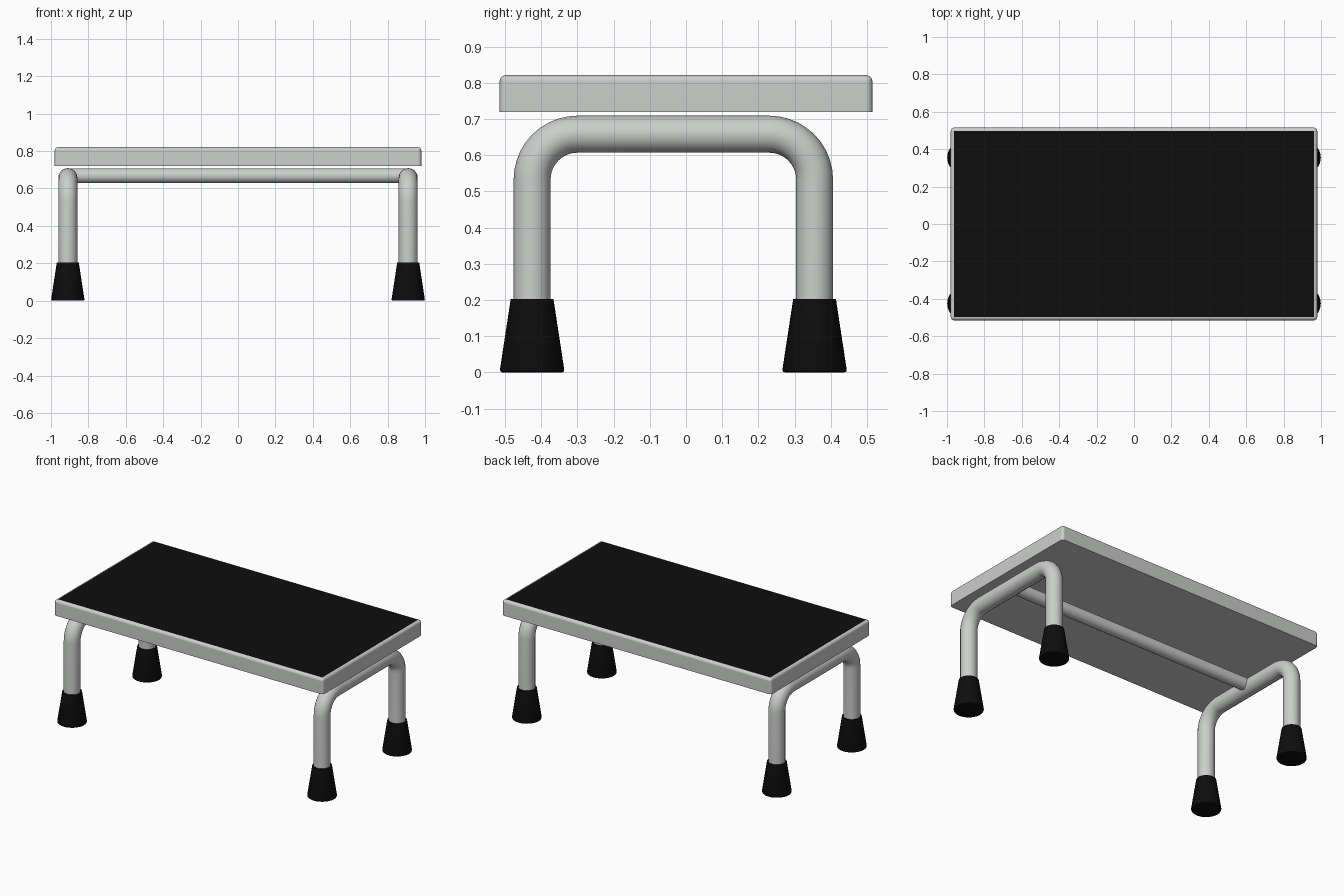
import bpy, bmesh, math
from mathutils import Matrix, Vector

if "Cube" in bpy.data.objects:
    bpy.data.objects.remove(bpy.data.objects["Cube"], do_unlink=True)


def make_material(name, rgb):
    mat = bpy.data.materials.new(name)
    mat.use_nodes = True
    mat.diffuse_color = (*rgb, 1)
    bsdf = next(n for n in mat.node_tree.nodes if n.type == 'BSDF_PRINCIPLED')
    bsdf.inputs["Base Color"].default_value = (*rgb, 1)
    return mat


GREY = make_material("light grey metal", (0.60, 0.62, 0.60))
BLACK = make_material("black rubber", (0.004, 0.004, 0.004))

LEG_X = 0.91
LEG_FRONT, LEG_BACK = -0.425, 0.355
MID_Y = (LEG_FRONT + LEG_BACK) / 2
RAIL_Z = 0.658
TUBE_R = 0.051


def finish(obj, angle=35):
    bpy.ops.object.select_all(action='DESELECT')
    obj.select_set(True)
    bpy.context.view_layer.objects.active = obj
    bpy.ops.object.shade_smooth_by_angle(angle=math.radians(angle))


def mesh_object(name, bm, *mats):
    mesh = bpy.data.meshes.new(name)
    bm.to_mesh(mesh)
    bm.free()
    for mat in mats:
        mesh.materials.append(mat)
    obj = bpy.data.objects.new(name, mesh)
    bpy.context.collection.objects.link(obj)
    return obj


def tube(name, points, radius):
    """Round tube swept along a list of points."""
    curve = bpy.data.curves.new(name, 'CURVE')
    curve.dimensions = '3D'
    curve.bevel_depth = radius
    curve.bevel_resolution = 6
    curve.use_fill_caps = True
    spline = curve.splines.new('POLY')
    spline.points.add(len(points) - 1)
    for p, co in zip(spline.points, points):
        p.co = (*co, 1)
    curve.materials.append(GREY)
    obj = bpy.data.objects.new(name, curve)
    bpy.context.collection.objects.link(obj)
    bpy.ops.object.select_all(action='DESELECT')
    obj.select_set(True)
    bpy.context.view_layer.objects.active = obj
    bpy.ops.object.convert(target='MESH')
    finish(bpy.context.object)


def frame_path(x, bend=0.125, steps=10):
    """Leg up, rounded corner, top rail, rounded corner, leg down."""
    path = [Vector((x, LEG_FRONT, 0.1))]
    for centre_y, start in ((LEG_FRONT + bend, math.pi), (LEG_BACK - bend, math.pi / 2)):
        for i in range(steps + 1):
            a = start - i / steps * math.pi / 2
            path.append(Vector((x, centre_y + bend * math.cos(a),
                                RAIL_Z - bend + bend * math.sin(a))))
    path.append(Vector((x, LEG_BACK, 0.1)))
    return path


def foot(name, x, y):
    """Tapered rubber foot with a softened bottom edge."""
    bm = bmesh.new()
    bmesh.ops.create_cone(bm, cap_ends=True, segments=32, radius1=0.09,
                          radius2=0.059, depth=0.203,
                          matrix=Matrix.Translation((x, y, 0.1015)))
    rim = [e for e in bm.edges if all(v.co.z < 0.01 for v in e.verts)]
    bmesh.ops.bevel(bm, geom=rim, offset=0.008, segments=2, profile=0.5, affect='EDGES')
    finish(mesh_object(name, bm, BLACK))


# Step board with rounded rim and black tread on its top face
bm = bmesh.new()
bmesh.ops.create_cube(bm, size=1, matrix=Matrix.Translation((0, 0, 0.77))
                      @ Matrix.Diagonal((1.96, 1.03, 0.102, 1)))
edges = [e for e in bm.edges if any(v.co.z > 0.77 for v in e.verts)]
bmesh.ops.bevel(bm, geom=edges, offset=0.018, segments=4, profile=0.5, affect='EDGES')
bm.normal_update()
for f in bm.faces:
    f.material_index = int(f.normal.z > 0.99 and f.calc_area() > 0.5)
board = mesh_object("step_board", bm, GREY, BLACK)
finish(board)
weighted = board.modifiers.new("even shading", 'WEIGHTED_NORMAL')
weighted.keep_sharp = True

# Bent tube frames and rubber feet on both sides
for side, x in (("left", LEG_X), ("right", -LEG_X)):
    tube(f"{side}_leg_frame", frame_path(x), TUBE_R)
    foot(f"{side}_front_foot", x, LEG_FRONT)
    foot(f"{side}_back_foot", x, LEG_BACK)

# Crossbar joining the two frames
tube("crossbar", [(-LEG_X, MID_Y, 0.668), (LEG_X, MID_Y, 0.668)], 0.04)
